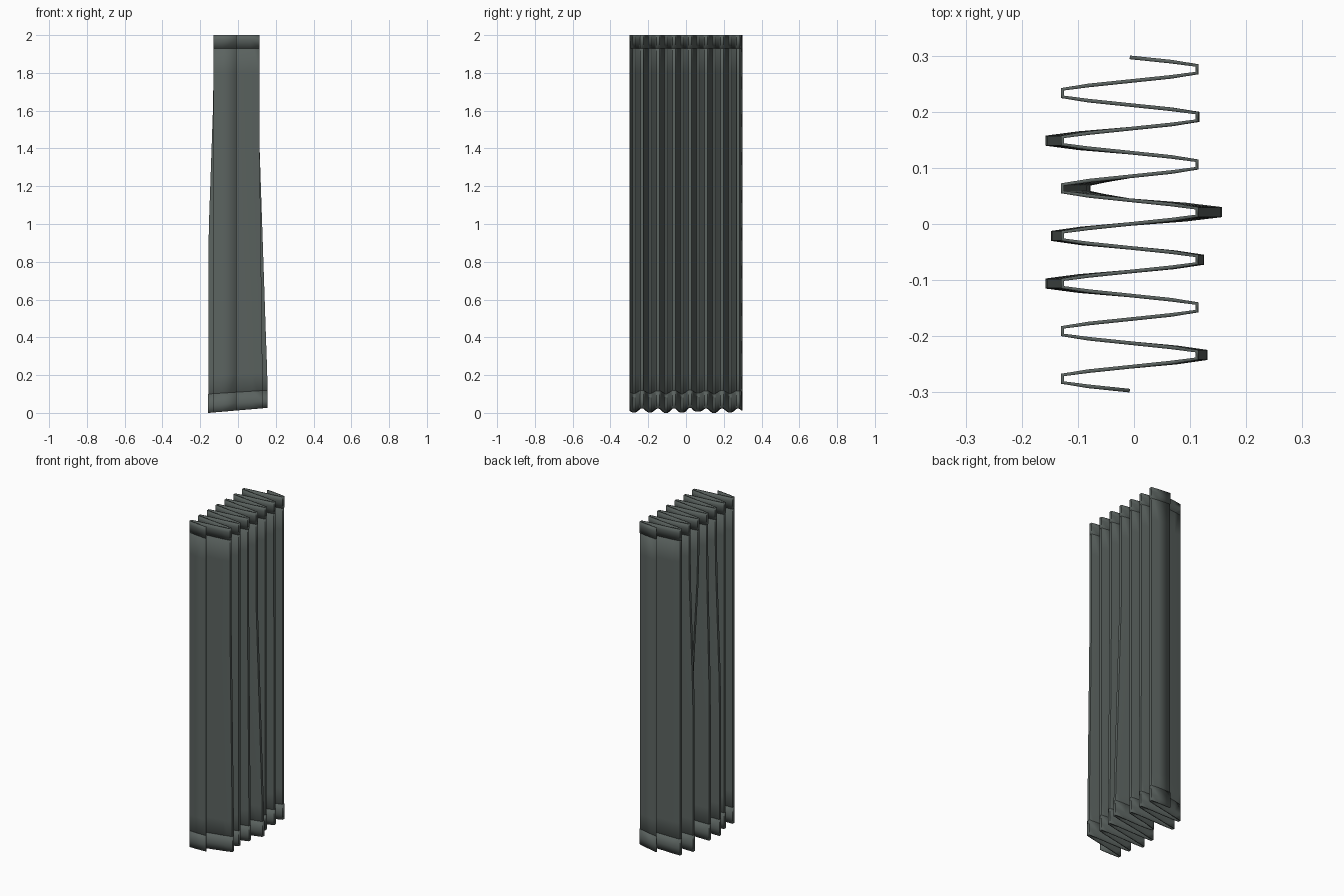
import bpy
import math

cube = bpy.data.objects.get("Cube")
if cube:
    bpy.data.objects.remove(cube, do_unlink=True)


def make_material(name, color):
    mat = bpy.data.materials.new(name)
    mat.use_nodes = True
    mat.diffuse_color = color
    bsdf = mat.node_tree.nodes["Principled BSDF"]
    bsdf.inputs["Base Color"].default_value = color
    bsdf.inputs["Roughness"].default_value = 0.8
    return mat


cloth = make_material("dark_grey_green_cloth", (0.105, 0.125, 0.117, 1))

# Pleats run from back to front; each fold has its own reach at the hem
FOLDS = 14
HALF = 0.594 / FOLDS
CENTRE = -0.0075
REACH = 0.12
TIP = 0.5
HEM_REACH = [0.12, 0.12, 0.122, 0.148, 0.12, 0.073, 0.162,
             0.138, 0.13, 0.148, 0.12, 0.12, 0.136, 0.12]


def reach(fold, z):
    # left folds drift early, right folds drift lower down
    start, end = (1.7, 0.9) if fold % 2 else (1.4, 0.15)
    t = min(max((start - z) / (start - end), 0), 1)
    return REACH + (HEM_REACH[fold] - REACH) * t


def section(z):
    points = []
    for fold in range(FOLDS):
        side = -1 if fold % 2 else 1
        for off in (-math.pi / 2, -1.0, -TIP, TIP, 1.0):
            points.append((fold, side, off))
    points.append((FOLDS - 1, -1, math.pi / 2))
    result = []
    for fold, side, off in points:
        x = CENTRE + side * reach(fold, z) * math.cos(off) / math.cos(TIP)
        y = 0.297 - HALF * (fold + 0.5 + off / math.pi)
        # lower edge rises gently towards the left side
        lift = 0.085 * (x + 0.157) * max(0, 1 - z / 0.4)
        result.append((x, y, max(z + lift, 0)))
    return result


def pleated_sheet(name, heights, thickness):
    rows = [section(z) for z in heights]
    n = len(rows[0])
    verts = [p for row in rows for p in row]
    faces = [(r * n + i, r * n + i + 1, (r + 1) * n + i + 1, (r + 1) * n + i)
             for r in range(len(rows) - 1) for i in range(n - 1)]
    mesh = bpy.data.meshes.new(name)
    mesh.from_pydata(verts, [], faces)
    mesh.materials.append(cloth)
    obj = bpy.data.objects.new(name, mesh)
    bpy.context.collection.objects.link(obj)
    solid = obj.modifiers.new("thickness", "SOLIDIFY")
    solid.thickness = thickness
    solid.offset = 0
    bpy.ops.object.select_all(action="DESELECT")
    obj.select_set(True)
    bpy.context.view_layer.objects.active = obj
    bpy.ops.object.shade_smooth_by_angle(angle=math.radians(30))
    return obj


# Main cloth and its stitched hems
pleated_sheet("curtain_cloth", [0.005] + [0.2 * i for i in range(1, 10)] + [1.995], 0.005)
pleated_sheet("top_hem", [1.93, 1.975, 2.0], 0.0065)
pleated_sheet("bottom_hem", [0.0, 0.04, 0.1], 0.0065)
